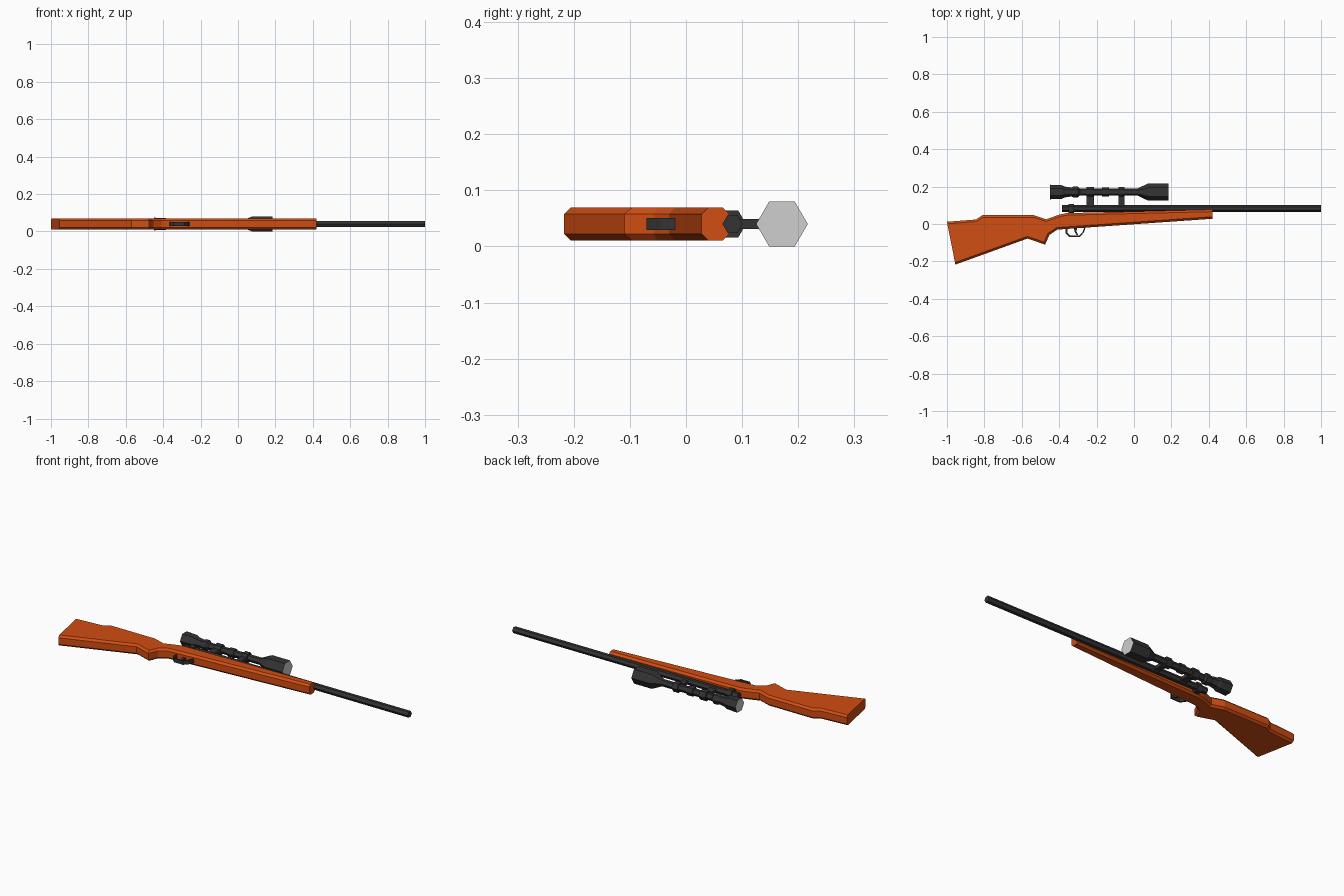
import bpy, bmesh, math

if "Cube" in bpy.data.objects:
    bpy.data.objects.remove(bpy.data.objects["Cube"])

MID = 0.04  # height of the symmetry plane


def material(name, rgb):
    m = bpy.data.materials.new(name)
    m.use_nodes = True
    m.diffuse_color = (*rgb, 1)
    bsdf = next(n for n in m.node_tree.nodes if n.type == 'BSDF_PRINCIPLED')
    bsdf.inputs["Base Color"].default_value = (*rgb, 1)
    return m


wood = material("orange_wood", (0.64, 0.075, 0.006))
metal = material("dark_metal", (0.034, 0.034, 0.034))
glass = material("pale_glass", (0.62, 0.62, 0.62))


def finish(name, bm, *mats):
    bmesh.ops.recalc_face_normals(bm, faces=bm.faces)
    me = bpy.data.meshes.new(name)
    bm.to_mesh(me)
    bm.free()
    for m in mats:
        me.materials.append(m)
    ob = bpy.data.objects.new(name, me)
    bpy.context.collection.objects.link(ob)
    return ob


def slab(outline, half):
    """Flat outline in x, y thickened evenly about the symmetry plane."""
    bm = bmesh.new()
    face = bm.faces.new([bm.verts.new((x, y, MID - half)) for x, y in outline])
    ext = bmesh.ops.extrude_face_region(bm, geom=[face])["geom"]
    for v in ext:
        if isinstance(v, bmesh.types.BMVert):
            v.co.z = MID + half
    return bm


def hex_turning(name, profile, y, *mats):
    """Six sided turning along x; a second material goes on the end caps."""
    bm = bmesh.new()
    rings = []
    for x, r in profile:
        rings.append([bm.verts.new((x, y + r * math.cos(i * math.pi / 3),
                                    MID + r * math.sin(i * math.pi / 3))) for i in range(6)])
    for a, b in zip(rings, rings[1:]):
        for i in range(6):
            j = (i + 1) % 6
            bm.faces.new((a[i], a[j], b[j], b[i]))
    for ring in (rings[0], rings[-1]):
        bm.faces.new(ring).material_index = len(mats) - 1
    return finish(name, bm, *mats)


def box(name, x0, x1, y0, y1, half, mat):
    return finish(name, slab([(x0, y0), (x1, y0), (x1, y1), (x0, y1)], half), mat)


# Stock: side outline with chamfered long edges and plain ends
outline = [(-1, 0.012), (-0.955, -0.217), (-0.57, -0.078), (-0.475, -0.11),
           (-0.452, -0.058), (-0.41, -0.03), (0.42, 0.028), (0.42, 0.077),
           (-0.36, 0.058), (-0.4, 0.05), (-0.47, 0.025), (-0.535, 0.047),
           (-0.81, 0.047), (-0.845, 0.024)]
bm = slab(outline, 0.029)


def on_long_edge(e):
    a, b = (v.co for v in e.verts)
    flat = abs(a.z - b.z) < 0.001
    butt = max(a.x, b.x) < -0.95
    tip = min(a.x, b.x) > 0.41
    return flat and not butt and not tip


bmesh.ops.bevel(bm, geom=[e for e in bm.edges if on_long_edge(e)],
                offset=0.011, offset_type='OFFSET', segments=1, affect='EDGES')
finish("stock", bm, wood)

# Barrel and bolt collar
hex_turning("barrel", [(-0.385, 0.018), (1, 0.018)], 0.083, metal)
hex_turning("bolt_collar", [(-0.35, 0.028), (-0.32, 0.028)], 0.079, metal)

# Telescopic sight with glass at both ends
sight_y = 0.171
hex_turning("scope", [(-0.45, 0.039), (-0.385, 0.036), (-0.37, 0.029), (-0.335, 0.024),
                      (-0.325, 0.029), (-0.3, 0.029), (-0.29, 0.019), (0.02, 0.019),
                      (0.075, 0.046), (0.185, 0.046)], sight_y, metal, glass)

# Sight mounts: clamp ring plus post down to the barrel
for name, x0, x1 in (("rear", -0.255, -0.215), ("front", -0.083, -0.05)):
    hex_turning(name + "_clamp_ring", [(x0, 0.028), (x1, 0.028)], sight_y, metal)
    box(name + "_mount_post", x0, x1, 0.085, sight_y, 0.009, metal)

# Adjustment turret
hex_turning("turret", [(-0.172, 0.025), (-0.135, 0.025)], sight_y, metal)

# Trigger guard: bent strip, drawn as outer path and its inset return
guard = [(-0.365, -0.02), (-0.365, -0.05), (-0.345, -0.07), (-0.29, -0.07),
         (-0.268, -0.045), (-0.255, -0.01)]
cx, cy = -0.312, -0.03
inner = [(cx + (x - cx) * 0.84, cy + (y - cy) * 0.82) for x, y in guard]
finish("trigger_guard", slab(guard + inner[::-1], 0.011), metal)

# Trigger
finish("trigger", slab([(-0.322, -0.015), (-0.304, -0.015), (-0.307, -0.04),
                        (-0.298, -0.058), (-0.306, -0.06), (-0.318, -0.042)], 0.006), metal)
